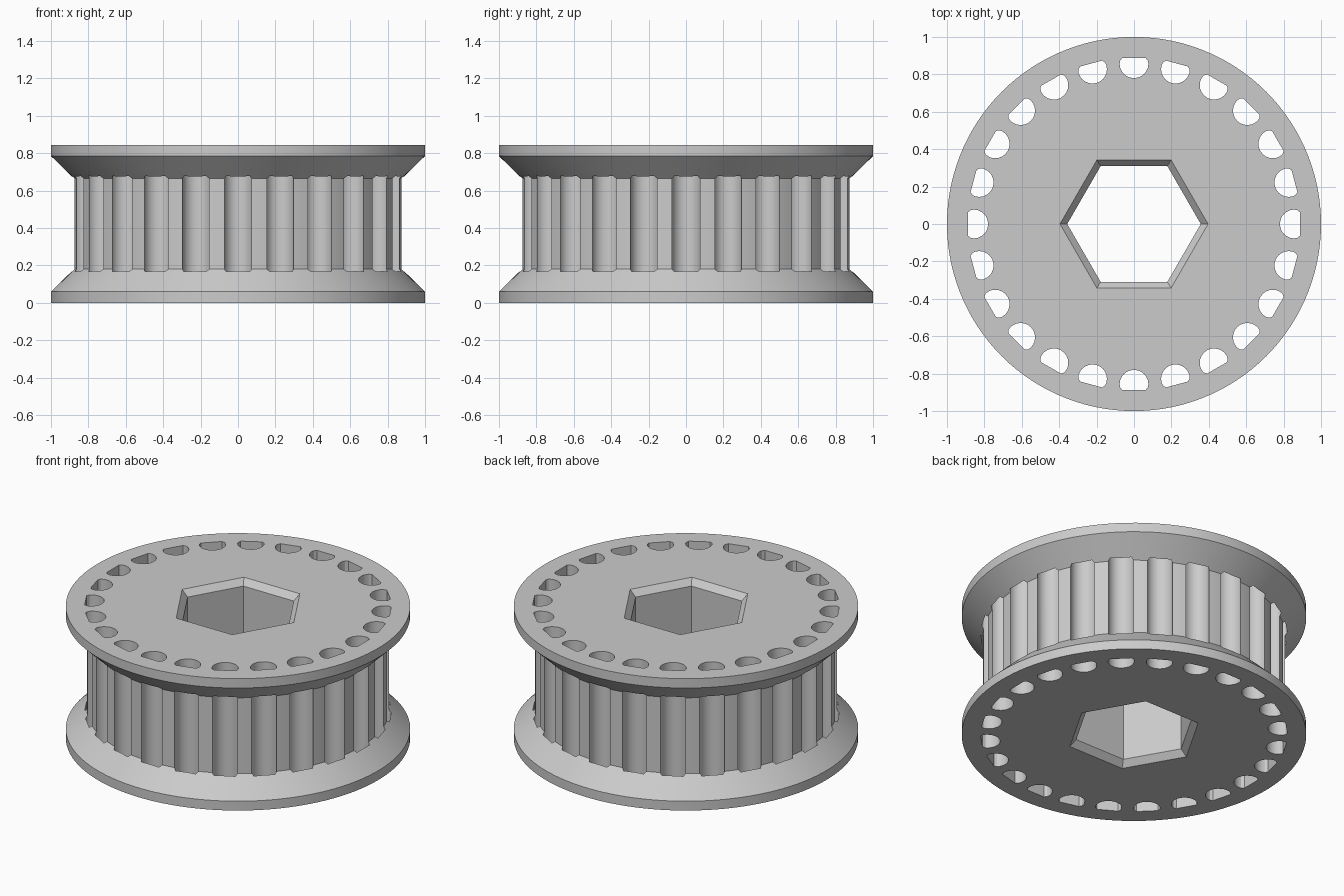
import bpy, bmesh, math
from math import sin, cos, pi, radians
from mathutils import Matrix, Vector

TEETH = 24
HEIGHT = 0.845
RIM = 0.06          # height of the straight flange rim
NECK = 0.18         # height where the flange cone meets the toothed drum
DRUM_R = 0.877

cube = bpy.data.objects.get("Cube")
if cube:
    bpy.data.objects.remove(cube, do_unlink=True)

grey = bpy.data.materials.new("plain grey")
grey.use_nodes = True
grey.diffuse_color = (0.6, 0.6, 0.6, 1)
grey.node_tree.nodes["Principled BSDF"].inputs["Base Color"].default_value = (0.6, 0.6, 0.6, 1)


def loft(bm, rings):
    """Closed solid through a stack of equal-sized point rings."""
    loops = [[bm.verts.new(p) for p in ring] for ring in rings]
    n = len(loops[0])
    for low, high in zip(loops, loops[1:]):
        for i in range(n):
            j = (i + 1) % n
            bm.faces.new((low[i], low[j], high[j], high[i]))
    bm.faces.new(loops[0][::-1])
    bm.faces.new(loops[-1])


def circle(radius, z, sides):
    return [Vector((radius * cos(2 * pi * i / sides), radius * sin(2 * pi * i / sides), z))
            for i in range(sides)]


def make_object(name, bm):
    bmesh.ops.recalc_face_normals(bm, faces=bm.faces)
    mesh = bpy.data.meshes.new(name)
    bm.to_mesh(mesh)
    bm.free()
    mesh.materials.append(grey)
    obj = bpy.data.objects.new(name, mesh)
    bpy.context.collection.objects.link(obj)
    return obj


# Pulley body: two flanges with conical inner faces around a drum
bm = bmesh.new()
profile = [(1, 0), (1, RIM), (DRUM_R, NECK),
           (DRUM_R, HEIGHT - NECK), (1, HEIGHT - RIM), (1, HEIGHT)]
loft(bm, [circle(r, z, 120) for r, z in profile])
pulley = make_object("toothed_pulley", bm)

# Groove cutter: round-bottomed slots running through drum and flanges
half = 0.077
centre = 0.857
slot = [(centre + half * cos(a), half * sin(a))
        for a in (radians(90 + 15 * k) for k in range(13))]
slot += [(0.873, -0.074), (0.888, -0.062), (0.888, 0.062), (0.873, 0.074)]
bm = bmesh.new()
for t in range(TEETH):
    turn = Matrix.Rotation(2 * pi * t / TEETH, 3, 'Z')
    loft(bm, [[turn @ Vector((x, y, z)) for x, y in slot] for z in (-0.1, HEIGHT + 0.1)])
grooves = make_object("groove_cutter", bm)

# Bore cutter: hexagon with chamfered mouths
bm = bmesh.new()
bore, chamfer, over = 0.357, 0.039, 0.05
loft(bm, [circle(bore + chamfer + over, -over, 6),
          circle(bore, chamfer, 6),
          circle(bore, HEIGHT - chamfer, 6),
          circle(bore + chamfer + over, HEIGHT + over, 6)])
hex_bore = make_object("bore_cutter", bm)

# Cut the grooves and the bore
bpy.ops.object.select_all(action='DESELECT')
bpy.context.view_layer.objects.active = pulley
pulley.select_set(True)
for cutter in (grooves, hex_bore):
    cutter.hide_render = True
    mod = pulley.modifiers.new(cutter.name, 'BOOLEAN')
    mod.operation = 'DIFFERENCE'
    mod.solver = 'EXACT'
    mod.object = cutter
    bpy.ops.object.modifier_apply(modifier=mod.name)
    bpy.data.objects.remove(cutter, do_unlink=True)

bpy.ops.object.shade_smooth_by_angle(angle=radians(28))
